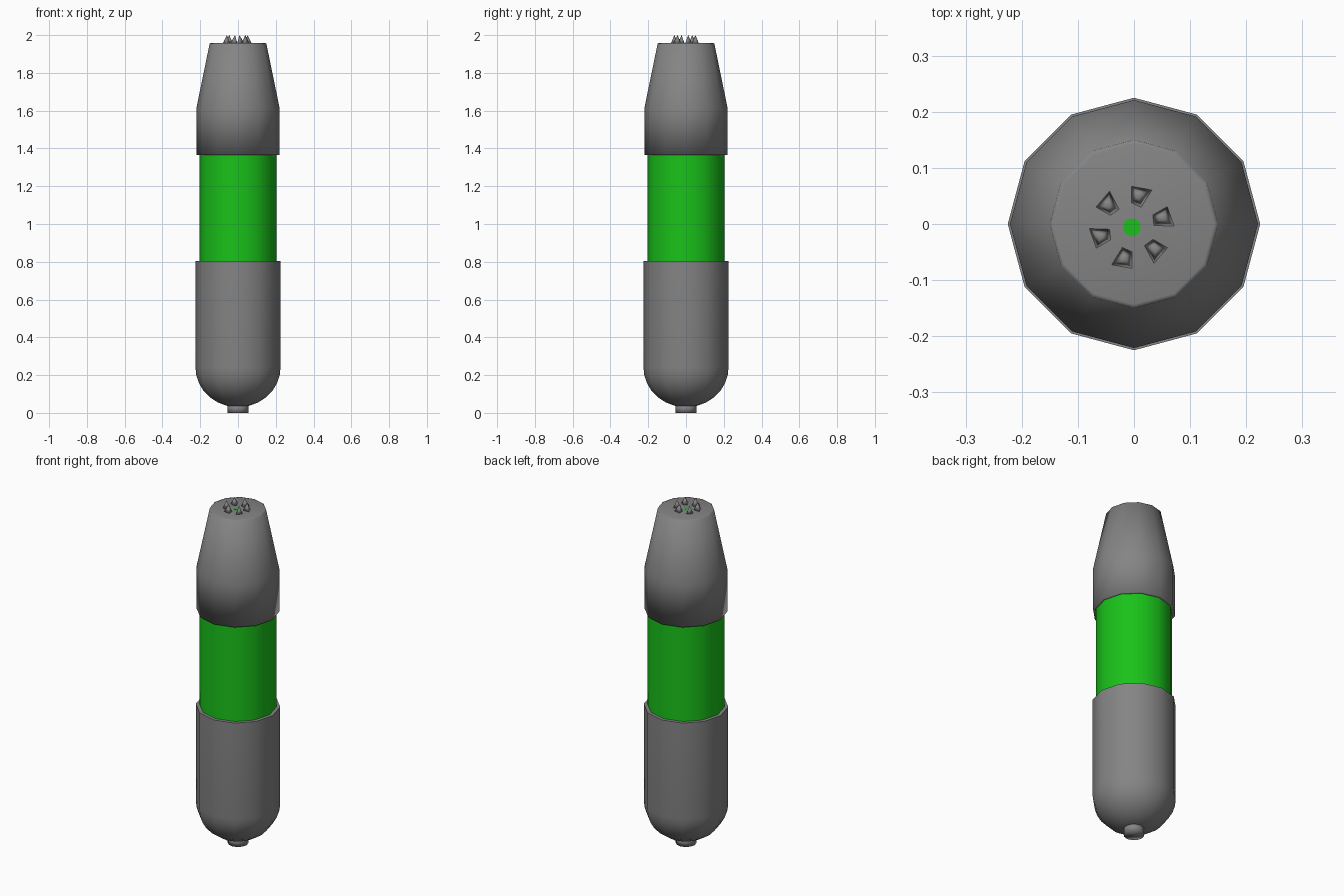
import bpy, bmesh, math

if "Cube" in bpy.data.objects:
    bpy.data.objects.remove(bpy.data.objects["Cube"])

SIDES = 12


def material(name, color):
    mat = bpy.data.materials.new(name)
    mat.diffuse_color = (*color, 1)
    mat.use_nodes = True
    mat.node_tree.nodes["Principled BSDF"].inputs["Base Color"].default_value = mat.diffuse_color
    return mat


green = material("green", (0.010, 0.54, 0.010))
grey = material("dark_grey", (0.233, 0.233, 0.233))


def make_object(name, bm, mat, sharp_angle):
    bmesh.ops.recalc_face_normals(bm, faces=bm.faces)
    me = bpy.data.meshes.new(name)
    bm.to_mesh(me)
    bm.free()
    ob = bpy.data.objects.new(name, me)
    bpy.context.collection.objects.link(ob)
    me.materials.append(mat)
    bpy.ops.object.select_all(action='DESELECT')
    ob.select_set(True)
    bpy.context.view_layer.objects.active = ob
    bpy.ops.object.shade_smooth_by_angle(angle=math.radians(sharp_angle))
    return ob


def lathe(name, profile, mat=grey, center=(0, 0), sharp_angle=40):
    """Turn a bottom-to-top list of (radius, z) into a closed solid."""
    bm = bmesh.new()
    rings = []
    for r, z in profile:
        rings.append([bm.verts.new((center[0] + r * math.cos(math.tau * i / SIDES),
                                    center[1] + r * math.sin(math.tau * i / SIDES), z))
                      for i in range(SIDES)])
    for a, b in zip(rings, rings[1:]):
        for i in range(SIDES):
            j = (i + 1) % SIDES
            bm.faces.new((a[i], a[j], b[j], b[i]))
    bm.faces.new(rings[0][::-1])
    bm.faces.new(rings[-1])
    return make_object(name, bm, mat, sharp_angle)


# Lower cup with rounded bottom
angles = [76, 62, 48, 35, 23, 11, 0]
bowl = [(0.225 * math.cos(math.radians(a)), 0.24 - 0.21 * math.sin(math.radians(a)))
        for a in angles]
lathe("lower_cup", bowl + [(0.225, 0.805)])

# Small button under the cup, softly shaded
lathe("bottom_button", [(0.055, 0), (0.055, 0.045)], sharp_angle=180)

# Green tube between cup and cap
lathe("green_tube", [(0.205, 0.75), (0.205, 1.42)], green)

# Tapered upper cap, softly shaded over its edges
lathe("upper_cap", [(0.2, 1.366), (0.221, 1.364), (0.221, 1.61), (0.15, 1.956), (0.143, 1.958)],
      sharp_angle=180)

# Needle tip flush with the cap, ringed by six spikes
tip = (-0.004, -0.006)
lathe("needle_tip", [(0.016, 1.9), (0.016, 1.959)], green, center=tip)

base = [(-0.001, 0.074), (0.037, 0.067), (0.017, 0.035), (-0.001, 0.043)]
apex = (0.012, 0.056)
for k in range(6):
    c, s = math.cos(k * math.tau / 6), math.sin(k * math.tau / 6)
    bm = bmesh.new()

    def point(p, z):
        return bm.verts.new((tip[0] + p[0] * c - p[1] * s, tip[1] + p[0] * s + p[1] * c, z))

    foot = [point(p, 1.956) for p in base]
    top = point(apex, 2.0)
    bm.faces.new(foot)
    for i in range(4):
        bm.faces.new((foot[i], foot[(i + 1) % 4], top))
    make_object(f"spike_{k + 1}", bm, grey, 180)
